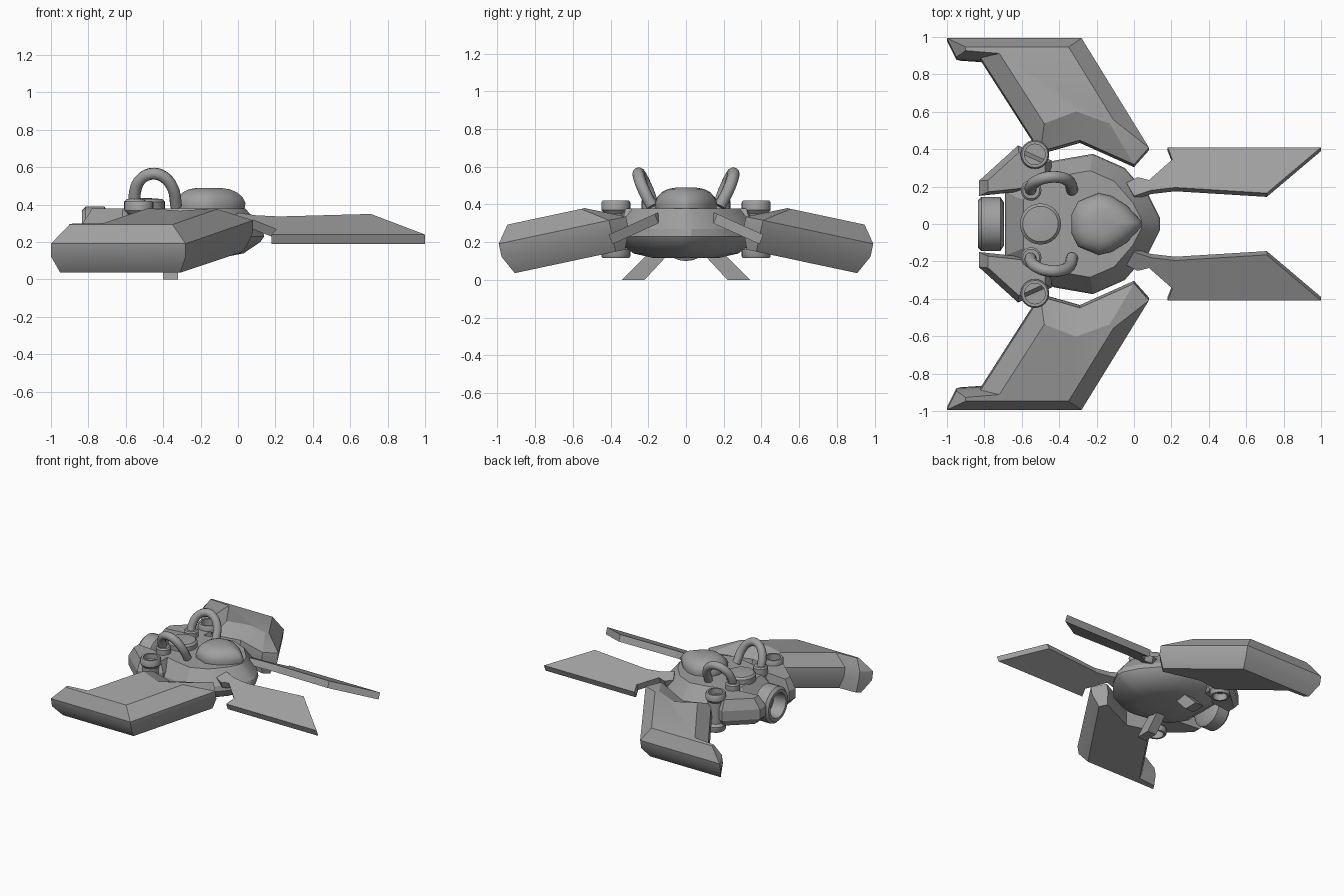
import bpy, bmesh, math
from mathutils import Vector, Matrix

if "Cube" in bpy.data.objects:
    bpy.data.objects.remove(bpy.data.objects["Cube"])

grey = bpy.data.materials.new("hull_grey")
grey.diffuse_color = (0.35, 0.35, 0.35, 1)
grey.use_nodes = True
grey.node_tree.nodes["Principled BSDF"].inputs["Base Color"].default_value = grey.diffuse_color


def finish(name, bm, angle=30):
    bmesh.ops.recalc_face_normals(bm, faces=bm.faces)
    me = bpy.data.meshes.new(name)
    bm.to_mesh(me)
    bm.free()
    ob = bpy.data.objects.new(name, me)
    bpy.context.collection.objects.link(ob)
    me.materials.append(grey)
    bpy.ops.object.select_all(action='DESELECT')
    ob.select_set(True)
    bpy.context.view_layer.objects.active = ob
    bpy.ops.object.shade_smooth_by_angle(angle=math.radians(angle))
    return ob


def loft(name, rings, angle=30, closed=False):
    """Skin a stack of equal-length rings; cap the ends or join them."""
    bm = bmesh.new()
    vs = [[bm.verts.new(p) for p in r] for r in rings]
    n = len(vs[0])
    pairs = list(zip(vs, vs[1:])) + ([(vs[-1], vs[0])] if closed else [])
    for a, b in pairs:
        for i in range(n):
            j = (i + 1) % n
            bm.faces.new((a[i], a[j], b[j], b[i]))
    if not closed:
        bm.faces.new(vs[0])
        bm.faces.new(vs[-1])
    return finish(name, bm, angle)


def lathe(name, profile, matrix, n=24, closed=True):
    """Spin (radius, height) points around the local z axis."""
    rings = [[matrix @ Vector((r * math.cos(a), r * math.sin(a), h))
              for a in (2 * math.pi * i / n for i in range(n))] for r, h in profile]
    return loft(name, rings, 35, closed)


def mirrored(half):
    return half + [(x, -y) for x, y in reversed(half)]


def scaled(outline, s, z, cx):
    return [(cx + (x - cx) * s, y * s, z) for x, y in outline]


# main hull: faceted bowl with a sloped deck
hull = mirrored([(0.14, 0.03), (0.08, 0.15), (-0.05, 0.30), (-0.22, 0.375),
                 (-0.42, 0.34), (-0.60, 0.29), (-0.69, 0.17)])
loft("hull", [scaled(hull, s, z, -0.28) for z, s in
              [(0.115, 0.45), (0.14, 0.74), (0.20, 0.95), (0.23, 1), (0.27, 0.98), (0.38, 0.76)]], 25)

# cockpit canopy: tapered smooth dome
canopy = mirrored([(0.04, 0.015), (-0.04, 0.10), (-0.12, 0.15), (-0.19, 0.165),
                   (-0.30, 0.12), (-0.335, 0.05)])
loft("canopy", [scaled(canopy, s, z, -0.16) for z, s in
                [(0.37, 0.97), (0.41, 1), (0.44, 0.92), (0.465, 0.78), (0.482, 0.58), (0.49, 0.32)]], 50)

# round hatch on the deck
lathe("deck_hatch", [(0.11, 0.37), (0.11, 0.415), (0.095, 0.43), (0.03, 0.435)],
      Matrix.Translation((-0.50, 0, 0)), closed=False)

# rear engine nozzle, hollow
lathe("rear_nozzle", [(0.115, -0.12), (0.145, -0.10), (0.145, 0.0), (0.125, 0.02),
                      (0.10, 0.02), (0.085, -0.08), (0.02, -0.08), (0.02, -0.12)],
      Matrix.Translation((-0.835 + 0.02, 0, 0.245)) @ Matrix.Rotation(-math.pi / 2, 4, 'Y'))

# wing outlines: (x, y) on the wing plane, middle / top / bottom
wing_mid = [(-1.0, 0.985), (-0.28, 0.985), (0.08, 0.40), (0.0, 0.31),
            (-0.29, 0.44), (-0.50, 0.38), (-0.82, 0.88), (-0.95, 0.885)]
wing_top = [(-0.90, 0.92), (-0.35, 0.92), (-0.11, 0.53), (-0.13, 0.51),
            (-0.31, 0.575), (-0.48, 0.51), (-0.72, 0.885), (-0.90, 0.90)]
wing_low = [(-0.95, 0.935), (-0.31, 0.935), (0.03, 0.40), (-0.01, 0.35),
            (-0.29, 0.46), (-0.48, 0.42), (-0.78, 0.89), (-0.93, 0.90)]

# paddle outline and rear pod outline
paddle = [(-0.04, 0.22), (0.02, 0.25), (0.08, 0.235), (0.205, 0.345), (0.18, 0.41),
          (1.0, 0.41), (0.71, 0.165), (0.22, 0.195), (0.09, 0.18), (0.0, 0.15)]
pod = [(-0.83, 0.15), (-0.83, 0.23), (-0.62, 0.42), (-0.44, 0.34), (-0.44, 0.20), (-0.64, 0.17)]
arch = [(-0.55, 0.17, 0.38), (-0.55, 0.20, 0.47), (-0.52, 0.23, 0.535), (-0.46, 0.25, 0.565),
        (-0.40, 0.25, 0.55), (-0.35, 0.23, 0.49), (-0.33, 0.18, 0.39)]

for s, side in ((1, "left"), (-1, "right")):
    # wing: drooping bevelled slab
    def wing_ring(outline, w):
        return [(x, s * (y + 0.208 * w), 0.163 + 0.213 * (0.935 - y) + 0.978 * w) for x, y in outline]
    loft(side + "_wing", [wing_ring(wing_low, -0.13), wing_ring(wing_mid, -0.03),
                          wing_ring(wing_mid, 0.04), wing_ring(wing_top, 0.13)], 32)

    # forward paddle: flat tilted sheet
    loft(side + "_paddle", [[(x, s * (y - d * 0.4), 0.24 + 0.45 * (0.41 - y) - d) for x, y in paddle]
                            for d in (0, 0.05)], 10)

    # rear pod with a bevelled top
    loft(side + "_rear_pod", [[(px + (x - px) * k, s * (0.25 + (y - 0.25) * k), z) for x, y in pod]
                              for px in (-0.6,)
                              for z, k in ((0.17, 0.8), (0.22, 1), (0.30, 1), (0.38, 0.78))], 10)

    # vertical thruster tube, flanged at both ends and open inside
    lathe(side + "_thruster", [(0.055, 0.115), (0.07, 0.115), (0.077, 0.125), (0.077, 0.16), (0.06, 0.18),
                               (0.06, 0.35), (0.077, 0.37), (0.077, 0.41), (0.07, 0.42), (0.055, 0.42)],
          Matrix.Translation((-0.53, s * 0.372, 0)))
    lathe(side + "_thruster_core", [(0.056, 0.2), (0.056, 0.33)],
          Matrix.Translation((-0.53, s * 0.372, 0)), closed=False)

    # collar and arched pipe
    lathe(side + "_pipe_collar", [(0.055, 0.36), (0.055, 0.42), (0.045, 0.43)],
          Matrix.Translation((-0.55, s * 0.18, 0)), closed=False)
    cu = bpy.data.curves.new(side + "_pipe", 'CURVE')
    cu.dimensions = '3D'
    cu.bevel_depth = 0.032
    cu.bevel_resolution = 3
    cu.use_fill_caps = True
    sp = cu.splines.new('BEZIER')
    sp.bezier_points.add(len(arch) - 1)
    for bp, (x, y, z) in zip(sp.bezier_points, arch):
        bp.co = (x, s * y, z)
        bp.handle_left_type = bp.handle_right_type = 'AUTO'
    sp.resolution_u = 5
    cu.materials.append(grey)
    bpy.context.collection.objects.link(bpy.data.objects.new(side + "_pipe", cu))

    # slanted landing strut under the hull
    loft(side + "_strut", [[(x, s * y, z) for y, z in
                            ((0.34, 0.0), (0.20, 0.14), (0.09, 0.14), (0.22, 0.0))]
                           for x in (-0.40, -0.32)], 10)
